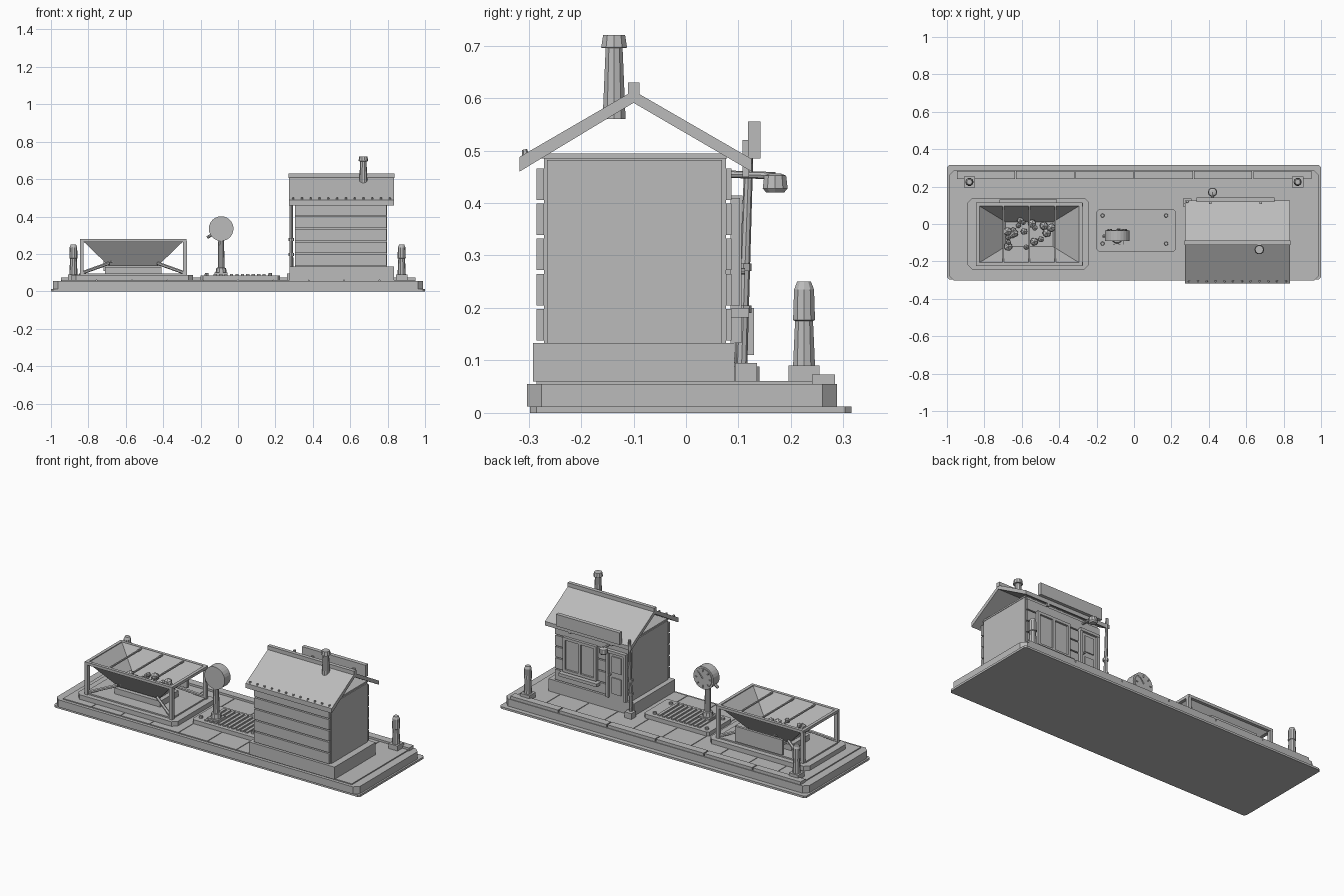
import bpy, bmesh, math, random
from mathutils import Vector

random.seed(4)
if "Cube" in bpy.data.objects:
    bpy.data.objects.remove(bpy.data.objects["Cube"], do_unlink=True)

GREY = (0.5, 0.5, 0.5, 1)
mat = bpy.data.materials.new("plain grey")
mat.use_nodes = True
mat.diffuse_color = GREY
mat.node_tree.nodes["Principled BSDF"].inputs["Base Color"].default_value = GREY


def finish(name, bm):
    bmesh.ops.recalc_face_normals(bm, faces=bm.faces)
    mesh = bpy.data.meshes.new(name)
    bm.to_mesh(mesh)
    bm.free()
    mesh.materials.append(mat)
    ob = bpy.data.objects.new(name, mesh)
    bpy.context.collection.objects.link(ob)
    return ob


def prism(name, points, depth):
    """Extrude a closed polygon along the depth vector."""
    bm = bmesh.new()
    face = bm.faces.new([bm.verts.new(p) for p in points])
    new = bmesh.ops.extrude_face_region(bm, geom=[face])["geom"]
    bmesh.ops.translate(bm, vec=depth, verts=[v for v in new if isinstance(v, bmesh.types.BMVert)])
    return finish(name, bm)


def box(name, x0, x1, y0, y1, z0, z1):
    return prism(name, [(x0, y0, z0), (x1, y0, z0), (x1, y1, z0), (x0, y1, z0)], (0, 0, z1 - z0))


def slab(name, x0, x1, y0, y1, z0, z1, c):
    """Box with chamfered vertical corners."""
    pts = [(x0 + c, y0), (x1 - c, y0), (x1, y0 + c), (x1, y1 - c),
           (x1 - c, y1), (x0 + c, y1), (x0, y1 - c), (x0, y0 + c)]
    return prism(name, [(x, y, z0) for x, y in pts], (0, 0, z1 - z0))


def rod(name, a, b, r1, r2=None, sides=8):
    """Tapered rod between two points."""
    a, b = Vector(a), Vector(b)
    bm = bmesh.new()
    bmesh.ops.create_cone(bm, cap_ends=True, segments=sides, radius1=r1,
                          radius2=r1 if r2 is None else r2, depth=(b - a).length)
    turn = (b - a).to_track_quat('Z', 'Y').to_matrix()
    bmesh.ops.rotate(bm, cent=(0, 0, 0), matrix=turn, verts=bm.verts)
    bmesh.ops.translate(bm, vec=(a + b) / 2, verts=bm.verts)
    return finish(name, bm)


def lathe(name, x, y, profile, sides=10):
    """Stack of rings given as (radius, height)."""
    bm = bmesh.new()
    rings = [[bm.verts.new((x + r * math.cos(math.tau * i / sides),
                            y + r * math.sin(math.tau * i / sides), z))
              for i in range(sides)] for r, z in profile]
    for lo, hi in zip(rings, rings[1:]):
        for i in range(sides):
            j = (i + 1) % sides
            bm.faces.new((lo[i], lo[j], hi[j], hi[i]))
    bm.faces.new(rings[0])
    bm.faces.new(rings[-1])
    return finish(name, bm)


# Base plinth, deck slabs and rear kerb
slab("ground_plate", -1, 1, -0.297, 0.315, 0, 0.012, 0.012)
slab("plinth", -0.99, 0.99, -0.303, 0.288, 0.012, 0.055, 0.028)
for i in range(10):
    x = -0.945 + i * 0.189
    box("deck_slab", x + 0.002, x + 0.187, -0.285, 0.27, 0.055, 0.061)
for i in range(6):
    x = -0.95 + i * 0.317
    box("kerb_stone", x + 0.003, x + 0.314, 0.24, 0.284, 0.055, 0.073)

# Bollards at the rear corners
for x in (-0.88, 0.875):
    box("bollard_foot", x - 0.03, x + 0.03, 0.195, 0.254, 0.06, 0.09)
    lathe("bollard", x, 0.225, [(0.022, 0.09), (0.018, 0.175), (0.022, 0.177),
                                (0.02, 0.235), (0.014, 0.25)])

# Shed body
box("shed_footing", 0.275, 0.835, -0.292, 0.092, 0.06, 0.133)
box("shed_walls", 0.31, 0.79, -0.271, 0.076, 0.133, 0.485)
for x0, x1 in ((0.304, 0.31), (0.79, 0.796)):
    box("shed_side_panel", x0, x1, -0.265, 0.069, 0.133, 0.482)
box("wall_top_plate", 0.305, 0.795, -0.275, 0.078, 0.485, 0.494)
for i in range(5):
    z = 0.138 + i * 0.067
    box("front_plank", 0.305, 0.795, -0.285, -0.271, z, z + 0.06)
    box("back_plank", 0.305, 0.795, 0.076, 0.087, z, z + 0.06)

# Gabled roof with ridge cap and eave studs
roof = [(-0.317, 0.46), (-0.1, 0.591), (0.125, 0.46), (0.125, 0.484), (-0.1, 0.614), (-0.317, 0.488)]
prism("roof", [(0.272, y, z) for y, z in roof], (0.562, 0, 0))
box("ridge_cap", 0.27, 0.836, -0.111, -0.089, 0.606, 0.63)
for i in range(12):
    x = 0.295 + i * 0.047
    rod("eave_stud", (x, -0.305, 0.488), (x, -0.308, 0.502), 0.007, 0.005, 6)

# Chimney
lathe("chimney", 0.67, -0.137, [(0.023, 0.56), (0.017, 0.695), (0.026, 0.696), (0.022, 0.72)])

# Back window with frame, mullion and sill
box("window_pane", 0.52, 0.73, 0.085, 0.092, 0.215, 0.4)
for x in (0.515, 0.617, 0.719):
    box("window_upright", x, x + 0.016, 0.085, 0.103, 0.205, 0.41)
for z in (0.205, 0.394):
    box("window_rail", 0.515, 0.735, 0.085, 0.103, z, z + 0.016)
box("window_sill", 0.5, 0.75, 0.085, 0.12, 0.182, 0.2)

# Back door with frame, panel, handle
box("door_leaf", 0.335, 0.435, 0.085, 0.095, 0.133, 0.4)
for x in (0.32, 0.434):
    box("door_jamb", x, x + 0.016, 0.085, 0.106, 0.133, 0.412)
box("door_head", 0.32, 0.45, 0.085, 0.108, 0.398, 0.414)
for z0, z1 in ((0.16, 0.255), (0.285, 0.38)):
    box("door_panel", 0.355, 0.415, 0.095, 0.101, z0, z1)
rod("door_handle", (0.425, 0.095, 0.27), (0.425, 0.112, 0.27), 0.006)

# Leaning pipe beside the shed
box("pipe_foot", 0.262, 0.308, 0.093, 0.135, 0.06, 0.095)
rod("standing_pipe", (0.285, 0.106, 0.095), (0.285, 0.121, 0.52), 0.011, 0.008)
for z in (0.19, 0.27):
    rod("pipe_collar", (0.285, 0.11, z), (0.285, 0.11, z + 0.015), 0.015)

# Wall lamp
rod("lamp_arm", (0.42, 0.08, 0.455), (0.42, 0.17, 0.452), 0.007)
lathe("lamp_shade", 0.42, 0.17, [(0.018, 0.42), (0.025, 0.428), (0.022, 0.452), (0.012, 0.456)])

# Board above the rear eave
box("roof_board", 0.335, 0.75, 0.118, 0.142, 0.485, 0.555)
for x in (0.4, 0.67):
    box("board_bracket", x, x + 0.015, 0.108, 0.12, 0.45, 0.52)

# Slatted weighing platform
slab("scale_platform", -0.2, 0.225, -0.147, 0.077, 0.06, 0.085, 0.012)
for i in range(10):
    x = -0.13 + i * 0.029
    box("platform_slat", x, x + 0.017, -0.125, 0.055, 0.085, 0.092)
for x in (-0.168, 0.172):
    for y in (-0.105, 0.045):
        rod("platform_bolt", (x, y, 0.085), (x, y, 0.098), 0.011, 0.009)

# Round gauge on a post, dial facing the back
gx, gz = -0.09, 0.335
box("gauge_foot", gx - 0.035, gx + 0.035, -0.11, -0.04, 0.085, 0.1)
lathe("gauge_post", gx, -0.075, [(0.03, 0.1), (0.026, 0.125), (0.018, 0.127), (0.015, 0.3)])
rod("gauge_case", (gx, -0.09, gz), (gx, -0.035, gz), 0.066, sides=24)
rod("gauge_dial", (gx, -0.035, gz), (gx, -0.031, gz), 0.056, sides=24)
for i in range(8):
    dx, dz = math.cos(i * math.pi / 4), math.sin(i * math.pi / 4)
    rod("dial_mark", (gx + 0.04 * dx, -0.03, gz + 0.04 * dz), (gx + 0.052 * dx, -0.03, gz + 0.052 * dz), 0.003, sides=4)
rod("dial_hand", (gx, -0.028, gz), (gx + 0.025, -0.028, gz + 0.03), 0.004, 0.002, 4)
rod("gauge_lever", (gx - 0.045, -0.065, 0.305), (gx - 0.075, -0.065, 0.287), 0.008)

# Hopper plinth
slab("hopper_plinth", -0.89, -0.24, -0.243, 0.14, 0.06, 0.088, 0.025)
slab("hopper_step", -0.85, -0.28, -0.215, 0.11, 0.088, 0.096, 0.015)
box("hopper_outlet", -0.71, -0.41, -0.14, 0.03, 0.096, 0.13)

# Hopper bin: open frustum with thickness
cx, cy = -0.56, -0.055
bm = bmesh.new()
rings = [[bm.verts.new((cx + sx * w, cy + sy * d, z)) for sx, sy in ((-1, -1), (1, -1), (1, 1), (-1, 1))]
         for w, d, z in ((0.13, 0.07, 0.135), (0.27, 0.155, 0.27))]
bm.faces.new(rings[0])
for i in range(4):
    j = (i + 1) % 4
    bm.faces.new((rings[0][i], rings[0][j], rings[1][j], rings[1][i]))
bin_ob = finish("hopper_bin", bm)
mod = bin_ob.modifiers.new("thickness", 'SOLIDIFY')
mod.thickness = 0.01

# Hopper rim, cross bars, legs and struts
for s in (-1, 1):
    y = cy + s * 0.16
    box("rim_long", cx - 0.285, cx + 0.285, y - 0.009, y + 0.009, 0.265, 0.281)
    x = cx + s * 0.276
    box("rim_short", x - 0.009, x + 0.009, cy - 0.169, cy + 0.169, 0.265, 0.281)
    for t in (-1, 1):
        ly = cy + t * 0.158
        box("hopper_leg", x - 0.01, x + 0.01, ly - 0.01, ly + 0.01, 0.088, 0.27)
        rod("hopper_strut", (x, ly, 0.098), (cx + s * 0.13, cy + t * 0.085, 0.15), 0.009, sides=6)
for x in (cx - 0.138, cx, cx + 0.138):
    box("cross_bar", x - 0.004, x + 0.004, cy - 0.16, cy + 0.16, 0.27, 0.278)

# Board on the back of the hopper
box("hopper_board", -0.72, -0.412, 0.115, 0.13, 0.11, 0.2)
for x in (-0.69, -0.455):
    box("board_stay", x, x + 0.015, 0.05, 0.116, 0.14, 0.155)

# Lumps of ore
for i in range(20):
    r = random.uniform(0.013, 0.027)
    spot = (cx + random.uniform(-0.14, 0.13), cy + random.uniform(-0.075, 0.075), random.uniform(0.16, 0.19))
    bm = bmesh.new()
    bmesh.ops.create_icosphere(bm, subdivisions=1, radius=r)
    bmesh.ops.translate(bm, vec=spot, verts=bm.verts)
    finish("ore_lump", bm)
